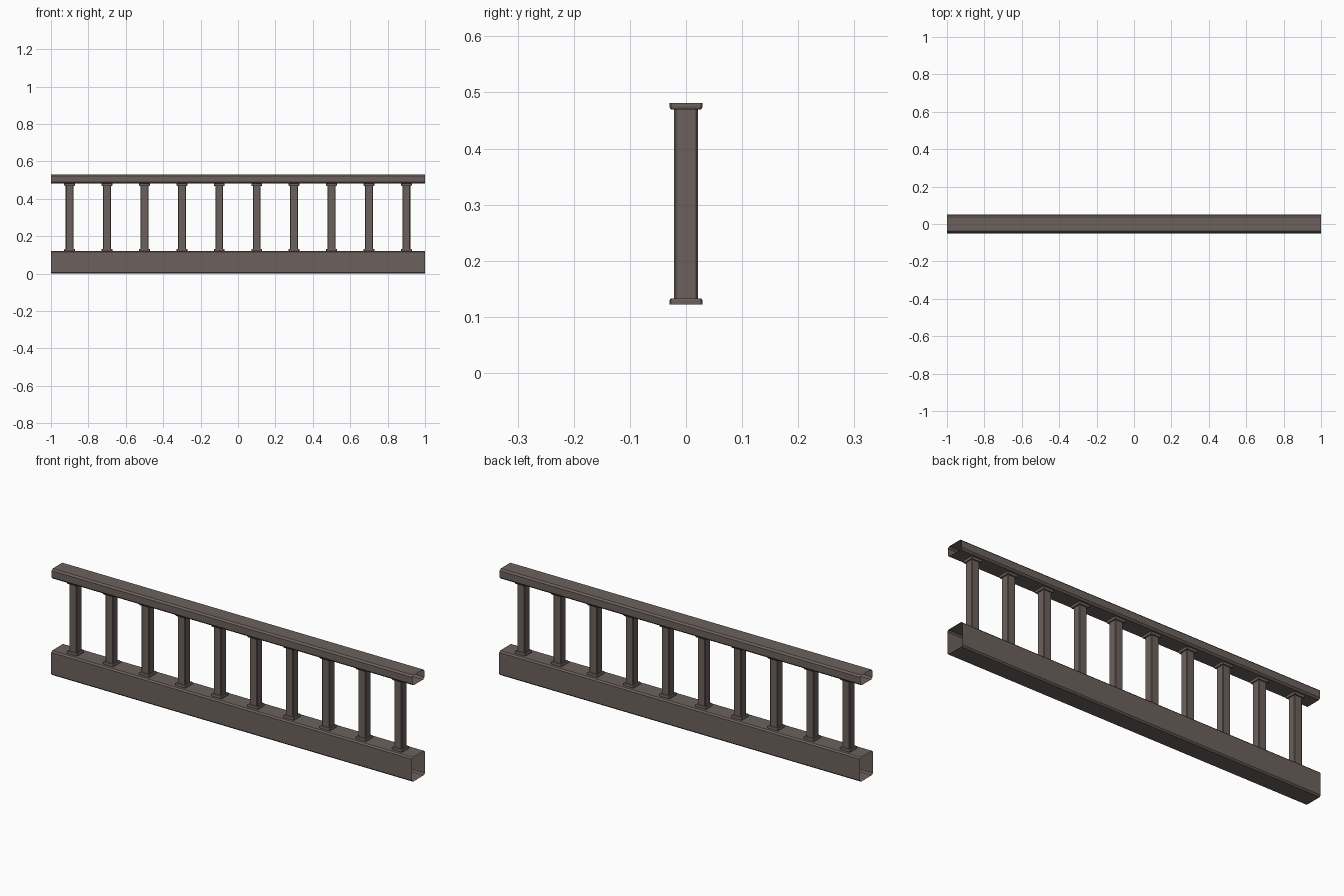
import bpy, bmesh

if "Cube" in bpy.data.objects:
    bpy.data.objects.remove(bpy.data.objects["Cube"])

mat = bpy.data.materials.new("weathered_brown")
mat.diffuse_color = (0.15, 0.12, 0.11, 1)
mat.use_nodes = True
mat.node_tree.nodes["Principled BSDF"].inputs["Base Color"].default_value = mat.diffuse_color


def make_object(name, bm):
    bmesh.ops.recalc_face_normals(bm, faces=bm.faces)
    me = bpy.data.meshes.new(name)
    bm.to_mesh(me)
    bm.free()
    me.materials.append(mat)
    ob = bpy.data.objects.new(name, me)
    bpy.context.collection.objects.link(ob)
    return ob


def chamfered(hw, lo, hi, c):
    """Rectangle outline with cut corners."""
    return [(-hw + c, lo), (hw - c, lo), (hw, lo + c), (hw, hi - c),
            (hw - c, hi), (-hw + c, hi), (-hw, hi - c), (-hw, lo + c)]


def loft(bm, rings, caps):
    """Skin a list of point rings; optionally close both ends."""
    vs = [[bm.verts.new(p) for p in r] for r in rings]
    n = len(vs[0])
    for a, b in zip(vs, vs[1:]):
        for i in range(n):
            j = (i + 1) % n
            bm.faces.new((a[i], a[j], b[j], b[i]))
    if caps:
        bm.faces.new(vs[0][::-1])
        bm.faces.new(vs[-1])


# Rails: hollow tubes with open ends
def rail(name, hw, lo, hi, c):
    bm = bmesh.new()
    prof = chamfered(hw, lo, hi, c)
    loft(bm, [[(x, y, z) for y, z in prof] for x in (-1, 1)], False)
    make_object(name, bm)


rail("bottom_rail", 0.05, 0.0, 0.122, 0.007)
rail("top_rail", 0.046, 0.481, 0.531, 0.008)


# Balusters: chamfered shaft with a square plate at each end
def ring(hw, c, z, x):
    return [(x + px, py, z) for px, py in chamfered(hw, -hw, hw, c)]


for k in range(10):
    x = -0.9 + 0.2 * k
    bm = bmesh.new()
    loft(bm, [ring(0.021, 0.003, z, x) for z in (0.131, 0.472)], False)
    for z0, d in ((0.122, 1), (0.481, -1)):
        loft(bm, [ring(0.029, 0.002, z0, x),
                  ring(0.029, 0.002, z0 + d * 0.008, x),
                  ring(0.027, 0.002, z0 + d * 0.011, x)], True)
    make_object("baluster_%02d" % (k + 1), bm)
